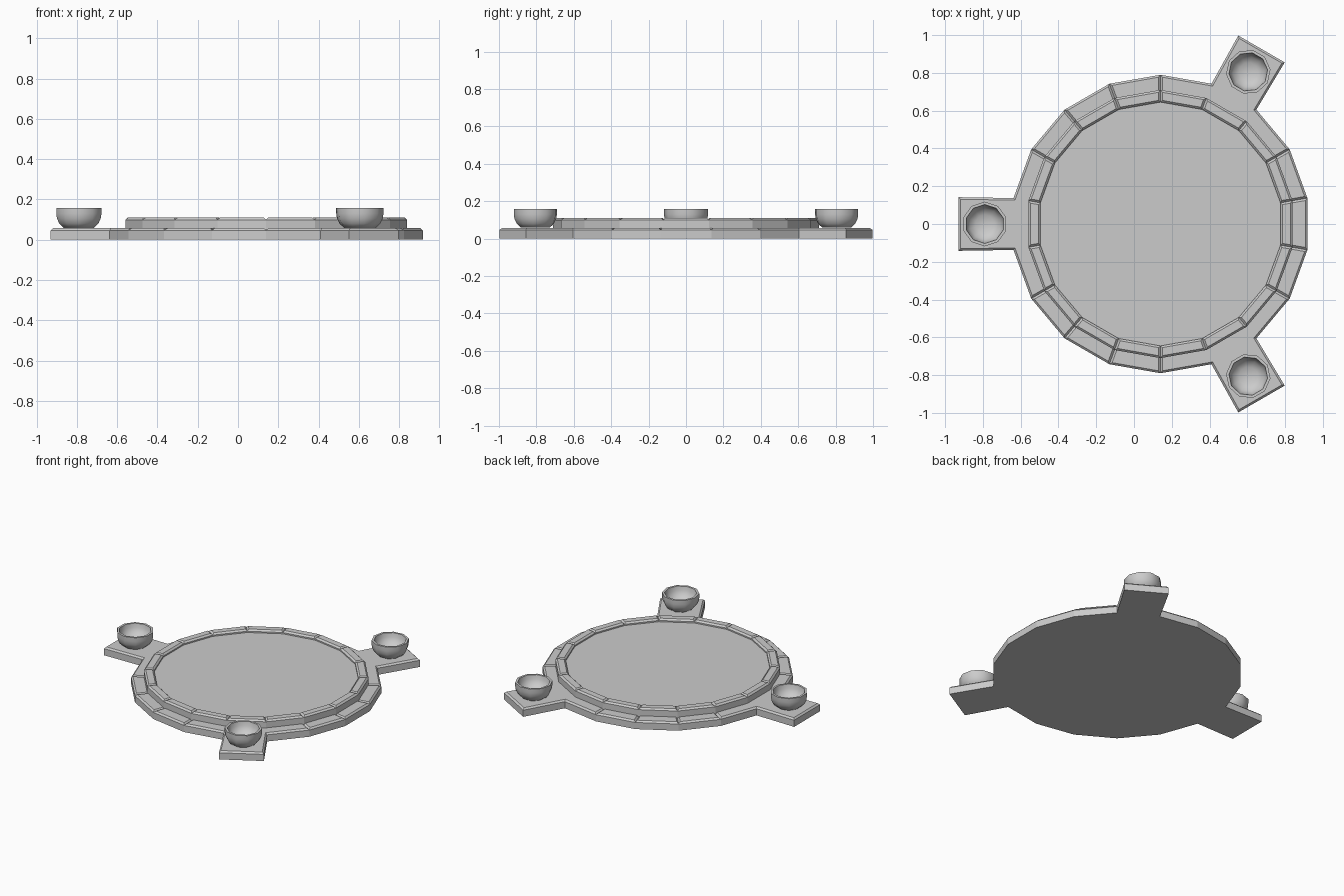
import bpy, bmesh, math
from mathutils import Vector

if "Cube" in bpy.data.objects:
    bpy.data.objects.remove(bpy.data.objects["Cube"])

CENTRE = Vector((0.14, 0, 0))
ARMS = (60, 180, 300)
STEP = 20

grey = bpy.data.materials.new("stone_grey")
grey.use_nodes = True
colour = (0.6, 0.6, 0.6, 1)
grey.diffuse_color = colour
grey.node_tree.nodes["Principled BSDF"].inputs["Base Color"].default_value = colour


def polar(radius, degrees, side=0):
    """Point at a radius and angle, shifted sideways along the tangent."""
    a = math.radians(degrees)
    return CENTRE + Vector((radius * math.cos(a) - side * math.sin(a),
                            radius * math.sin(a) + side * math.cos(a), 0))


def finish(name, bm):
    bmesh.ops.recalc_face_normals(bm, faces=bm.faces)
    mesh = bpy.data.meshes.new(name)
    bm.to_mesh(mesh)
    bm.free()
    mesh.materials.append(grey)
    obj = bpy.data.objects.new(name, mesh)
    bpy.context.collection.objects.link(obj)
    return obj


def slab(name, outline, z0, z1, chamfer):
    """Extruded outline with a chamfer around its upper edge."""
    bm = bmesh.new()
    base = bm.faces.new([bm.verts.new((p.x, p.y, z0)) for p in outline])
    out = bmesh.ops.extrude_face_region(bm, geom=[base], use_keep_orig=True)
    top = [v for v in out["geom"] if isinstance(v, bmesh.types.BMVert)]
    bmesh.ops.translate(bm, verts=top, vec=(0, 0, z1 - z0))
    bmesh.ops.recalc_face_normals(bm, faces=bm.faces)
    if chamfer:
        edges = [e for e in bm.edges if all(v in top for v in e.verts)]
        bmesh.ops.bevel(bm, geom=edges, offset=chamfer, segments=1,
                        affect='EDGES', clamp_overlap=True)
    return finish(name, bm)


def arc(radius, start, end):
    return [polar(radius, d) for d in range(start, end + 1, STEP)]


def sector(inner, outer, start, end):
    return arc(outer, start, end) + arc(inner, start, end)[::-1]


# Recessed floor
slab("floor_disc", arc(0.652, 10, 350), 0, 0.09, 0)

# Raised inner rim blocks
for i in range(18):
    start = 10 + STEP * i
    slab(f"rim_block_{i + 1}", sector(0.645, 0.71, start, start + STEP),
         0.05, 0.11, 0.011)

# Bowl cross-section, radius and height
BOWL = [(0, 0.058), (0.078, 0.058), (0.102, 0.08), (0.114, 0.105),
        (0.118, 0.13), (0.118, 0.158), (0.103, 0.158), (0.098, 0.13),
        (0.082, 0.1), (0.05, 0.082), (0, 0.076)]


def bowl(name, angle):
    bm = bmesh.new()
    side = math.radians(angle + 90)
    middle = polar(0.93, angle)
    verts = [bm.verts.new(middle + Vector((r * math.cos(side), r * math.sin(side), z)))
             for r, z in BOWL]
    edges = [bm.edges.new(pair) for pair in zip(verts, verts[1:])]
    bmesh.ops.spin(bm, geom=verts + edges, cent=middle, axis=(0, 0, 1),
                   angle=math.tau, steps=10)
    bmesh.ops.remove_doubles(bm, verts=bm.verts, dist=0.0005)
    obj = finish(name, bm)
    bpy.ops.object.select_all(action='DESELECT')
    obj.select_set(True)
    bpy.context.view_layer.objects.active = obj
    bpy.ops.object.shade_smooth_by_angle(angle=math.radians(50))


# Lower step: each arm joins its two neighbouring blocks, plain blocks fill between
for n, angle in enumerate(ARMS, 1):
    outline = arc(0.79, angle - 30, angle - 10)
    outline += [polar(1.07, angle, -0.142), polar(1.07, angle, 0.142)]
    outline += arc(0.79, angle + 10, angle + 30)
    outline += arc(0.652, angle - 30, angle + 30)[::-1]
    slab(f"arm_block_{n}", outline, 0, 0.057, 0.011)
    for k in range(3):
        start = angle + 30 + STEP * k
        slab(f"step_block_{n}_{k + 1}", sector(0.652, 0.79, start, start + STEP),
             0, 0.057, 0.011)
    bowl(f"bowl_{n}", angle)
